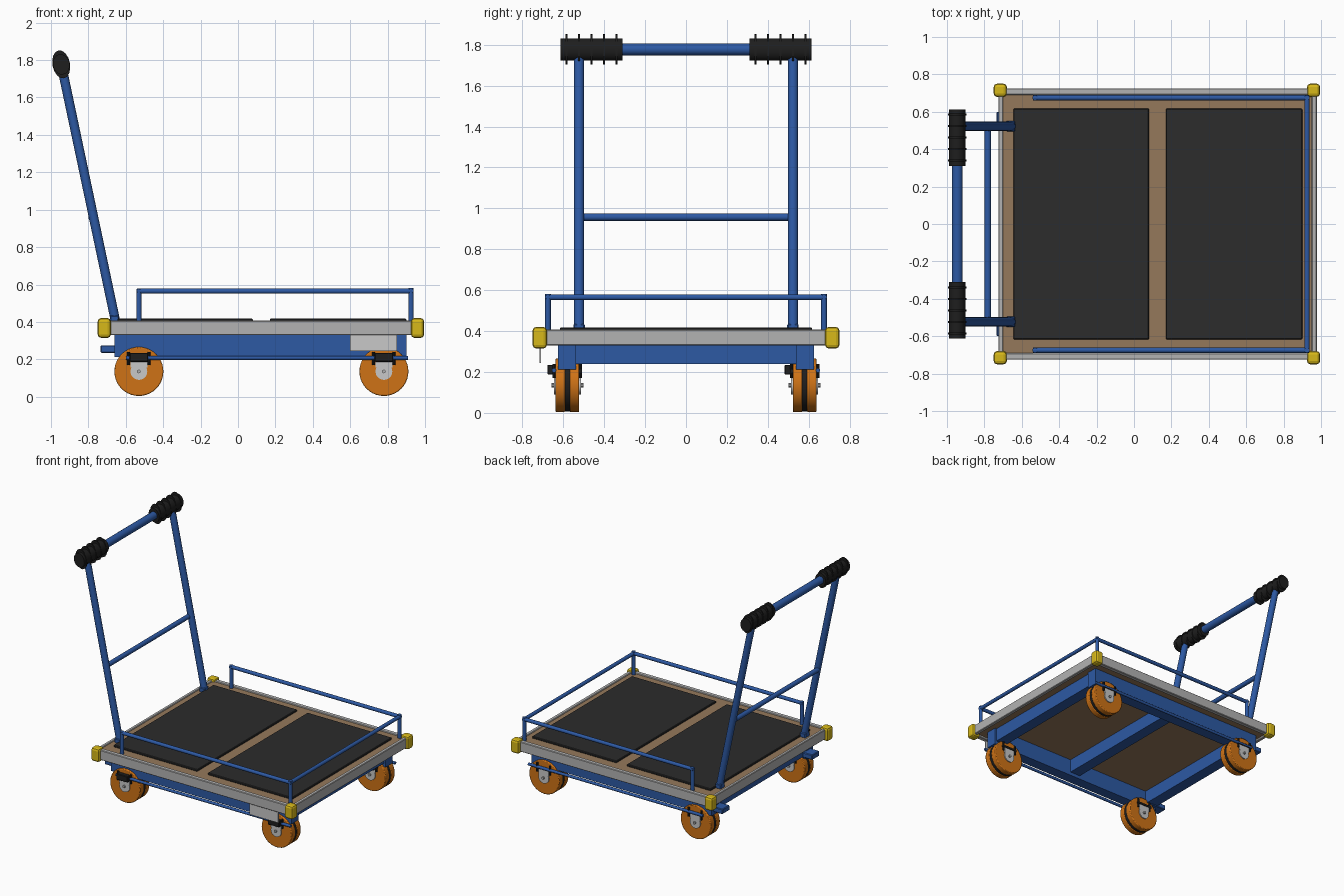
import bpy, math
from mathutils import Vector, Matrix

if "Cube" in bpy.data.objects:
    bpy.data.objects.remove(bpy.data.objects["Cube"])

def mat(name, r, g, b):
    m = bpy.data.materials.new(name)
    m.diffuse_color = (r, g, b, 1)
    m.use_nodes = True
    m.node_tree.nodes["Principled BSDF"].inputs["Base Color"].default_value = m.diffuse_color
    return m

BLUE = mat("blue paint", .026, .10, .37)
ORANGE = mat("orange tyre", .62, .17, .008)
YELLOW = mat("yellow bumper", .68, .48, .01)
GREY = mat("aluminium grey", .45, .45, .45)
STEEL = mat("light steel", .58, .58, .58)
WOOD = mat("plywood", .30, .19, .105)
MAT = mat("rubber mat", .025, .025, .025)
BLACK = mat("black rubber", .013, .013, .013)

def box(name, x, y, z, m, bevel=0, seg=1):
    """Box from (min, max) ranges."""
    bpy.ops.mesh.primitive_cube_add(size=1)
    o = bpy.context.object
    o.name = name
    size = Vector([r[1] - r[0] for r in (x, y, z)])
    mid = Vector([(r[1] + r[0]) / 2 for r in (x, y, z)])
    o.data.transform(Matrix.Translation(mid) @ Matrix.Diagonal(size).to_4x4())
    o.data.materials.append(m)
    if bevel:
        b = o.modifiers.new("bevel", 'BEVEL')
        b.width, b.segments = bevel, seg
    return o

def tube(name, a, b, r, m, sides=16):
    """Cylinder between two points."""
    a, b = Vector(a), Vector(b)
    d = b - a
    bpy.ops.mesh.primitive_cylinder_add(vertices=sides, radius=r, depth=d.length)
    o = bpy.context.object
    o.name = name
    o.data.transform(Matrix.Translation((a + b) / 2) @ d.to_track_quat('Z', 'Y').to_matrix().to_4x4())
    o.data.materials.append(m)
    bpy.ops.object.shade_smooth_by_angle(angle=math.radians(35))
    return o

# Deck board with aluminium edge trim and two mats
box("deck_board", (-.70, .95), (-.70, .70), (.345, .40), WOOD)
for s in (-1, 1):
    y = sorted((s * .69, s * .725))
    box("side_trim", (-.70, .95), y, (.33, .407), GREY, .004)
for n, x in (("rear_trim", (-.725, -.70)), ("front_trim", (.95, .978))):
    box(n, x, (-.70, .70), (.33, .407), GREY, .004)
for x in ((-.645, .08), (.17, .90)):
    box("deck_mat", x, (-.617, .617), (.40, .417), MAT, .004)

# Yellow corner bumpers
for x in (-.715, .96):
    for y in (-.715, .715):
        box("corner_bumper", (x - .035, x + .035), (y - .035, y + .035),
            (.315, .42), YELLOW, .017, 2)

# Small plate hanging below the front trim
box("name_plate", (.60, .85), (-.717, -.709), (.245, .335), STEEL)

# Blue under-frame
for s in (-1, 1):
    c = s * .582
    box("side_beam", (-.66, .90), (c - .043, c + .043), (.213, .345), BLUE)
    tube("side_rod", (-.60, s * .645, .208), (.91, s * .645, .208), .011, BLUE, 12)
    box("rear_tab", (-.735, -.60), (s * .555 - .045, s * .555 + .045), (.235, .275), BLUE, .005)
for x in (-.61, .12, .84):
    box("cross_beam", (x - .045, x + .045), (-.545, .545), (.24, .345), BLUE)

# Guard rail on three sides
R, RX, RY, RZ = .014, .925, .675, .565
for s in (-1, 1):
    tube("rail_rear_post", (-.53, s * RY, .40), (-.53, s * RY, RZ + .012), R, BLUE, 12)
    tube("rail_front_post", (RX, s * RY, .40), (RX, s * RY, RZ + .016), R, BLUE, 12)
    tube("rail_side", (-.54, s * RY, RZ), (RX + .01, s * RY, RZ), R, BLUE, 12)
tube("rail_front", (RX, -RY - .01, RZ), (RX, RY + .01, RZ), R, BLUE, 12)

# Push handle
TOP = Vector((-.945, 0, 1.777))
for s in (-1, 1):
    y = s * .523
    tube("handle_upright", (-.652, y, .39), (TOP.x, y, TOP.z), .025, BLUE)
    box("handle_socket", (-.685, -.635), (y - .028, y + .028), (.395, .435), BLUE, .006)
tube("handle_crossbar", (-.782, -.51, .957), (-.782, .51, .957), .018, BLUE, 12)
tube("handle_bar", (TOP.x, -.60, TOP.z), (TOP.x, .60, TOP.z), .029, BLUE)

# Ribbed grips: flattened cylinders leaning with the handle
def grip_piece(name, y0, y1, rx, rz):
    o = tube(name, (0, y0, 0), (0, y1, 0), 1, BLACK, 16)
    o.data.transform(Matrix.Translation(TOP) @ Matrix.Rotation(math.radians(-11), 4, 'Y')
                     @ Matrix.Diagonal((rx, 1, rz, 1)))

for s in (-1, 1):
    a, b = sorted((s * .31, s * .613))
    grip_piece("grip", a, b, .045, .055)
    for i in range(5):
        y = s * (.339 + i * .0615)
        grip_piece("grip_rib", y - .005, y + .005, .047, .076)

# Twin-wheel casters, all facing the same way
WZ = .135
for x in (-.53, .78):
    for y in (-.58, .58):
        for s in (-1, 1):
            a, b = sorted((y + s * .011, y + s * .058))
            w = tube("caster_wheel", (x, a, WZ), (x, b, WZ), .131, ORANGE, 40)
            bv = w.modifiers.new("bevel", 'BEVEL')
            bv.width, bv.segments, bv.limit_method = .006, 2, 'ANGLE'
            tube("caster_hub", (x, y + s * .056, WZ), (x, y + s * .066, WZ), .045, STEEL, 20)
            a, b = sorted((y + s * .058, y + s * .066))
            box("caster_fork", (x - .045, x + .045), (a, b), (WZ + .02, .205), STEEL)
            a, b = sorted((y + s * .058, y + s * .072))
            box("caster_clamp", (x - .065, x + .065), (a, b), (.197, .212), BLACK)
            for t in (-.055, .055):
                tube("caster_bolt", (x + t, y + s * .064, .17), (x + t, y + s * .064, .24), .008, BLACK, 8)
        tube("caster_core", (x, y - .02, WZ), (x, y + .02, WZ), .127, BLACK, 40)
        tube("caster_axle", (x, y - .078, WZ), (x, y + .078, WZ), .010, GREY, 10)
        box("brake_pedal", (x - .05, x + .05), (y - .098, y - .06), (.187, .235), BLACK, .004)
